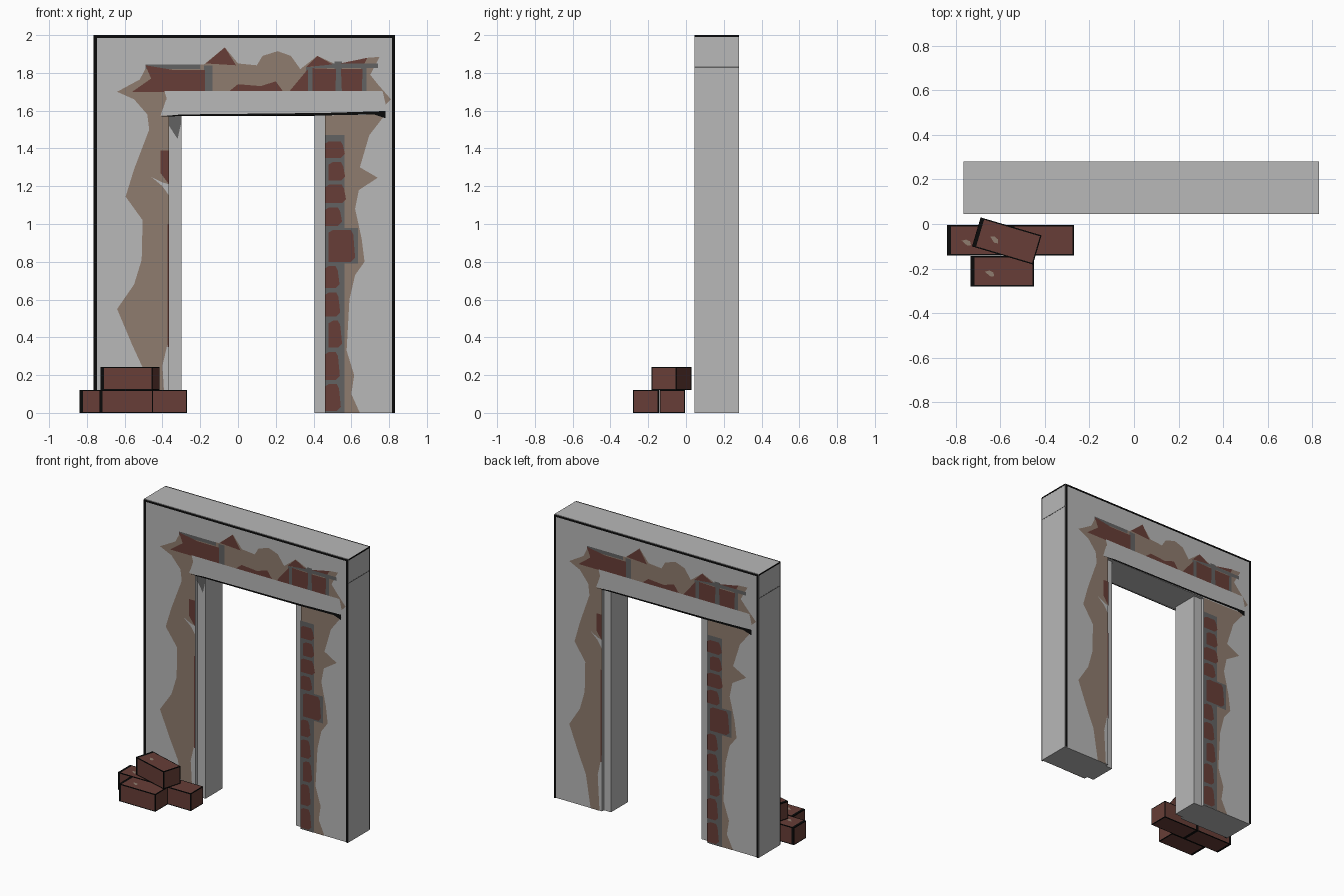
import bpy, bmesh, math, random
from mathutils import Matrix, Vector

if "Cube" in bpy.data.objects:
    bpy.data.objects.remove(bpy.data.objects["Cube"])

random.seed(4)

def material(name, r, g, b):
    m = bpy.data.materials.new(name)
    m.diffuse_color = (r, g, b, 1)
    m.use_nodes = True
    m.node_tree.nodes["Principled BSDF"].inputs["Base Color"].default_value = m.diffuse_color
    return m

GREY = material("grey plaster", .48, .48, .48)
TAN = material("tan undercoat", .275, .202, .156)
BRICK = material("brick red", .136, .048, .038)
MORTAR = material("dark mortar", .122, .122, .122)
BLACK = material("black edge", .003, .003, .003)

X0, X1, Y0, Y1, TOP = -.765, .83, .045, .28, 2.0   # wall extents
L, R, HEAD = -.365, .46, 1.575                     # doorway

def finish(bm, name, *mats):
    me = bpy.data.meshes.new(name)
    bm.to_mesh(me)
    bm.free()
    for m in mats:
        me.materials.append(m)
    ob = bpy.data.objects.new(name, me)
    bpy.context.collection.objects.link(ob)
    return ob

def box(name, x0, x1, y0, y1, z0, z1, mat):
    bm = bmesh.new()
    bmesh.ops.create_cube(bm, size=1)
    for v in bm.verts:
        v.co = Vector(((x0, x1)[v.co.x > 0], (y0, y1)[v.co.y > 0], (z0, z1)[v.co.z > 0]))
    return finish(bm, name, mat)

# Wall: inverted U profile extruded through its thickness
bm = bmesh.new()
outline = [(X0, 0), (L, 0), (L, HEAD), (R, HEAD), (R, 0), (X1, 0), (X1, TOP), (X0, TOP)]
face = bm.faces.new([bm.verts.new((x, Y0, z)) for x, z in outline])
ext = bmesh.ops.extrude_face_region(bm, geom=[face])
bmesh.ops.translate(bm, vec=(0, Y1 - Y0, 0),
                    verts=[g for g in ext["geom"] if isinstance(g, bmesh.types.BMVert)])
bmesh.ops.recalc_face_normals(bm, faces=bm.faces)
finish(bm, "wall", GREY)

# Set-back door jambs
box("left_jamb", L - .01, -.30, Y0 + .022, Y1 - .022, 0, HEAD + .01, GREY)
box("right_jamb", .405, R + .01, Y0 + .022, Y1 - .022, 0, HEAD + .01, GREY)

def back_x(x):
    """The back carries the front's pattern turned half round."""
    knots = [(X0, X1), (L, R), (R, L), (X1, X0)]
    for (a, fa), (b, fb) in zip(knots, knots[1:]):
        if x <= b:
            return fa + (fb - fa) * (x - a) / (b - a)
    return X0

def patches(name, polys, mat, layer):
    """Thin flat patches laid on both wall faces."""
    bm = bmesh.new()
    d = .0015 * layer
    for side in (-1, 1):
        for poly in polys:
            vs = [bm.verts.new((x, Y0 - d, z) if side < 0 else (back_x(x), Y1 + d, z)) for x, z in poly]
            f = bm.faces.new(vs)
            f.normal_update()
            if f.normal.y * side < 0:
                f.normal_flip()
    return finish(bm, name, mat)

def rect(x0, x1, z0, z1):
    return [(x0, z0), (x1, z0), (x1, z1), (x0, z1)]

# Worn undercoat: left strip, band over the door, right strip
left_strip = [(-.385, 0), (-.46, 0), (-.5, .23), (-.56, .36), (-.64, .55), (-.55, .68), (-.51, .81),
              (-.505, 1.02), (-.595, 1.145), (-.55, 1.29), (-.47, 1.5), (-.48, 1.58), (-.55, 1.66),
              (-.38, 1.66), (-.41, 1.575), (L, 1.575), (L, 1.21), (-.40, 1.22), (-.46, 1.25),
              (-.40, 1.2), (L, 1.15), (L, .4), (-.40, .25)]
band = [(-.55, 1.66), (-.64, 1.70), (-.52, 1.765), (-.48, 1.84), (-.18, 1.845), (-.07, 1.935), (0, 1.85),
        (.1, 1.84), (.13, 1.89), (.21, 1.915), (.28, 1.89), (.33, 1.82), (.42, 1.89), (.53, 1.84),
        (.685, 1.88), (.75, 1.885), (.7, 1.79), (.74, 1.74), (.81, 1.66), (.765, 1.615), (.7, 1.66)]
right_strip = [(R, 0), (.645, 0), (.6, .1), (.615, .2), (.575, .33), (.59, .6), (.62, .73), (.67, .8),
               (.655, .92), (.62, 1.08), (.64, 1.18), (.74, 1.245), (.645, 1.3), (.695, 1.47),
               (.78, 1.58), (R, 1.575)]
patches("undercoat", [left_strip, band, right_strip], TAN, 1)

# Mortar beds
patches("mortar", [rect(R, .565, 0, 1.47), rect(R, .635, .79, .98), rect(-.18, -.135, 1.7, 1.84),
                   rect(.36, .4, 1.7, 1.83), rect(.51, .55, 1.7, 1.86), rect(.4, .74, 1.825, 1.85),
                   rect(-.49, -.2, 1.82, 1.845), rect(.65, .68, 1.7, 1.83)], MORTAR, 2)

# Exposed bricks over the door, at the left edge and up the right side
bricks = [[(-.56, 1.7), (-.46, 1.77), (-.49, 1.84), (-.34, 1.815), (-.175, 1.815), (-.175, 1.7)],
          [(-.17, 1.85), (-.07, 1.935), (-.01, 1.84)],
          [(-.05, 1.7), (0, 1.74), (.12, 1.73), (.2, 1.755), (.24, 1.7)],
          [(.27, 1.7), (.37, 1.82), (.37, 1.7)],
          [(.395, 1.7), (.395, 1.825), (.52, 1.82), (.515, 1.7)],
          [(.36, 1.83), (.42, 1.89), (.5, 1.845)],
          [(.55, 1.7), (.545, 1.82), (.66, 1.82), (.655, 1.7)],
          [(.54, 1.85), (.685, 1.88), (.67, 1.85)],
          [(-.41, 1.27), (L, 1.21), (L, 1.39), (-.41, 1.39)],
          rect(L - .008, L, .35, 1.0)]
rows = [0, .165, .335, .5, .65, .79, .98, 1.1, 1.22, 1.34, 1.45]
for i, (a, b) in enumerate(zip(rows, rows[1:])):
    x0 = R + (.02 if i % 3 == 2 else 0)
    x1 = .62 if a == .79 else random.uniform(.535, .575)
    a, b, c = a + .01, b - .012, .022
    bricks.append([(x0, a), (x1 - c, a), (x1, a + c), (x1 - .01, b - c), (x1 - c, b),
                   (x0 + c, b), (x0, b - c * .6)])
patches("exposed_bricks", bricks, BRICK, 3)

# Lintel face and its dark lower edge
patches("lintel", [[(-.41, 1.575), (-.375, 1.655), (-.39, 1.705), (.765, 1.705), (.785, 1.62),
                    (.78, 1.585), (R, 1.58)]], GREY, 4)
patches("lintel_edge", [[(-.41, 1.57), (.46, 1.575), (.72, 1.58), (.78, 1.56), (.78, 1.598), (.46, 1.588),
                         (-.3, 1.58)]], BLACK, 5)

# Black outline round the wall faces
patches("wall_outline", [rect(X0, X0 + .018, 0, TOP), rect(X1 - .014, X1, 0, TOP),
                         rect(X0, X1, TOP - .014, TOP)], BLACK, 4)

# Crack lines and dark top edge on both wall ends
for side, x in (("left", X0), ("right", X1)):
    box(side + "_crack", x - .001, x + .001, Y0, Y1, 1.827, 1.833, MORTAR)
    box(side + "_top_edge", x - .001, x + .001, Y0, Y1, 1.99, TOP, BLACK)

# Shadow chip at the top of the left jamb
bm = bmesh.new()
bm.faces.new([bm.verts.new((x, Y0 + .0205, z)) for x, z in
              [(L, 1.575), (L, 1.52), (-.32, 1.45), (-.302, 1.53), (-.302, 1.575)]])
finish(bm, "jamb_chip", MORTAR)

# Loose bricks: black-edged blocks with red faces and a tan chip on top
def loose_brick(name, x, y, z, angle=0):
    bm = bmesh.new()
    bmesh.ops.create_cube(bm, size=1, matrix=Matrix.Diagonal((.285, .136, .122, 1)))
    faces = list(bm.faces)
    ring = bmesh.ops.inset_individual(bm, faces=faces, thickness=.008)["faces"]
    for f in ring:
        f.material_index = 1
    for f in faces:
        if abs(f.normal.x) < .5:
            for v in f.verts:
                if v.co.x < 0:
                    v.co.x += .012
    chip = [(-.02, .008), (0, .013), (.018, .005), (.022, -.012), (.006, -.014), (-.008, -.003)]
    f = bm.faces.new([bm.verts.new((a - .057, b - .01, .0625)) for a, b in reversed(chip)])
    f.material_index = 2
    ob = finish(bm, name, BRICK, BLACK, TAN)
    ob.location = (x, y, z + .061)
    ob.rotation_euler.z = math.radians(angle)

loose_brick("loose_brick_back_left", -.6965, -.073, 0)
loose_brick("loose_brick_back_right", -.4125, -.073, 0)
loose_brick("loose_brick_front", -.592, -.212, 0)
loose_brick("loose_brick_top", -.571, -.076, .122, -16.5)
